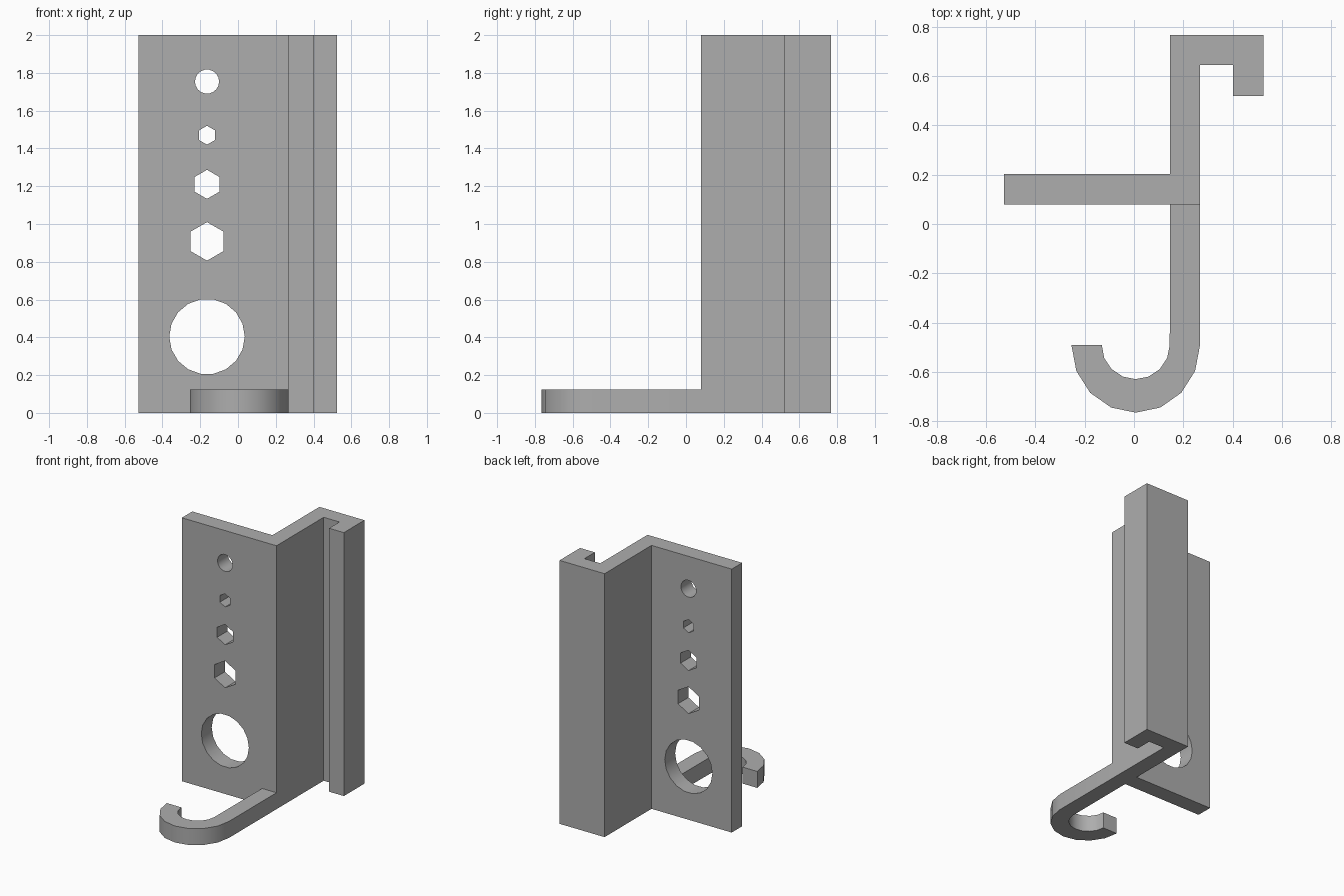
import bpy, bmesh
from math import cos, sin, pi, radians
from mathutils import Matrix

old = bpy.data.objects.get("Cube")
if old:
    bpy.data.objects.remove(old, do_unlink=True)

# One grey for the whole part
GREY = (0.42, 0.42, 0.42, 1)
grey = bpy.data.materials.new("plain grey")
grey.use_nodes = True
grey.diffuse_color = GREY
grey.node_tree.nodes["Principled BSDF"].inputs["Base Color"].default_value = GREY


def prism(name, outline, height):
    """Extrude a flat outline upwards from z = 0."""
    bm = bmesh.new()
    face = bm.faces.new([bm.verts.new((x, y, 0)) for x, y in outline])
    top = bmesh.ops.extrude_face_region(bm, geom=[face])["geom"]
    bmesh.ops.translate(bm, vec=(0, 0, height),
                        verts=[v for v in top if isinstance(v, bmesh.types.BMVert)])
    bmesh.ops.recalc_face_normals(bm, faces=bm.faces)
    mesh = bpy.data.meshes.new(name)
    bm.to_mesh(mesh)
    bm.free()
    mesh.materials.append(grey)
    obj = bpy.data.objects.new(name, mesh)
    bpy.context.collection.objects.link(obj)
    return obj


def arc(cx, cy, r, start, end, steps):
    angles = [start + (end - start) * i / steps for i in range(steps + 1)]
    return [(cx + r * cos(a), cy + r * sin(a)) for a in angles]


def select_only(obj):
    bpy.ops.object.select_all(action="DESELECT")
    obj.select_set(True)
    bpy.context.view_layer.objects.active = obj


# Tall bracket: plate, web and the turned-over lip in one profile
bracket = prism("bracket", [
    (-0.527, 0.079), (0.268, 0.079), (0.268, 0.645), (0.401, 0.645),
    (0.401, 0.52), (0.525, 0.52), (0.525, 0.767), (0.147, 0.767),
    (0.147, 0.204), (-0.527, 0.204)], 2)

# Holes through the plate: height, radius, sides, turn
HOLE_X = -0.164
holes = [(0.404, 0.2, 18, 0), (0.908, 0.102, 6, 30), (1.21, 0.077, 6, 30),
         (1.47, 0.05, 6, 30), (1.754, 0.064, 18, 0)]
for z, r, sides, turn in holes:
    start = radians(turn)
    cutter = prism("hole_cutter", arc(0, 0, r, start, start + 2 * pi, sides)[:-1], 0.3)
    cutter.data.transform(Matrix.Translation((HOLE_X, 0.3, z)) @ Matrix.Rotation(pi / 2, 4, "X"))
    cutter.hide_render = True
    cut = bracket.modifiers.new("hole", "BOOLEAN")
    cut.operation = "DIFFERENCE"
    cut.solver = "EXACT"
    cut.object = cutter
    select_only(bracket)
    bpy.ops.object.modifier_apply(modifier=cut.name)
    bpy.data.objects.remove(cutter, do_unlink=True)

# Low arm with a round hook at its front end
cx, cy = 0.007, -0.492
outer = arc(cx, cy, 0.261, 0, -pi, 8)
outer = [(x, cy + (y - cy) * 1.05) for x, y in outer]
inner = arc(cx, cy, 0.138, -pi, 0, 8)
hook = prism("hook_arm", [(0.268, 0.079)] + outer + inner + [(0.147, 0.079)], 0.125)

for obj in (bracket, hook):
    select_only(obj)
    bpy.ops.object.shade_smooth_by_angle(angle=radians(30))
